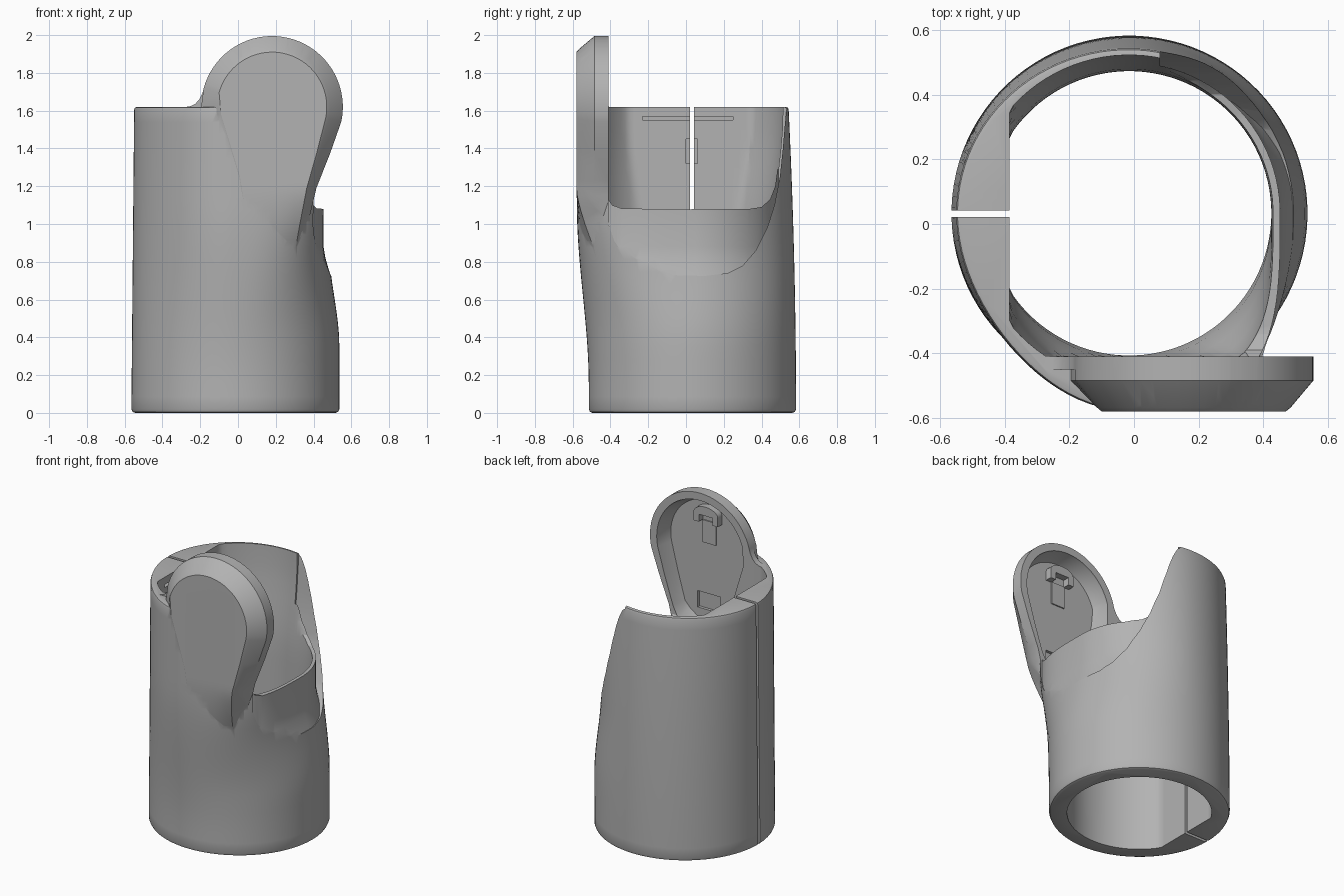
import bpy, bmesh
from math import sin, cos, pi, radians

if "Cube" in bpy.data.objects:
    bpy.data.objects.remove(bpy.data.objects["Cube"])

grey = bpy.data.materials.new("plain grey")
grey.use_nodes = True
grey.diffuse_color = (0.45, 0.45, 0.45, 1)
grey.node_tree.nodes["Principled BSDF"].inputs["Base Color"].default_value = (0.45, 0.45, 0.45, 1)

CX, CY, SEG = -0.015, 0.033, 96
ANGLES = [2 * pi * (i + 0.5) / SEG for i in range(SEG)]


def smooth(a, b, v):
    t = min(max((v - a) / (b - a), 0), 1)
    return t * t * (3 - 2 * t)


def make(name, bm):
    bmesh.ops.recalc_face_normals(bm, faces=bm.faces)
    me = bpy.data.meshes.new(name)
    bm.to_mesh(me)
    bm.free()
    me.materials.append(grey)
    ob = bpy.data.objects.new(name, me)
    bpy.context.collection.objects.link(ob)
    return ob


def loft_bm(rings):
    bm = bmesh.new()
    rows = [[bm.verts.new(p) for p in ring] for ring in rings]
    n = len(rows[0])
    for a, b in zip(rows, rows[1:]):
        for i in range(n):
            j = (i + 1) % n
            bm.faces.new((a[i], a[j], b[j], b[i]))
    bm.faces.new(rows[0])
    bm.faces.new(rows[-1])
    return bm


def loft(name, rings):
    return make(name, loft_bm(rings))


def box(name, lo, hi):
    (x0, y0, z0), (x1, y1, z1) = lo, hi
    return loft(name, [[(x0, y0, z), (x1, y0, z), (x1, y1, z), (x0, y1, z)] for z in (z0, z1)])


def boolean(target, other, op="DIFFERENCE"):
    mod = target.modifiers.new("cut", "BOOLEAN")
    mod.operation, mod.object, mod.solver = op, other, "EXACT"
    bpy.context.view_layer.objects.active = target
    bpy.ops.object.modifier_apply(modifier=mod.name)
    bpy.data.objects.remove(other)


# Horizontal ring: an ellipse per quadrant, squared off at the front right by power p
def ring(z, left, right, front, back, p, flat=0):
    pts = []
    for a in ANGLES:
        c, s = cos(a), sin(a)
        if s > 0:
            x, y = c * (right if c > 0 else left), s * back
        elif c > 0:
            x, y = right * c ** p, -front * (-s) ** p
        else:
            x, y = left * c, s * (front - flat * c * c)
        pts.append((CX + x, CY + y, z))
    return pts


# Sleeve sizes by height
def right_depth(z):
    return 0.552 - 0.057 * smooth(0.35, 0.9, z)


def front_depth(z):
    return 0.548 + 0.063 * smooth(0.15, 1.1, z)


def corner_power(z):
    return 1 - 0.3 * smooth(0.4, 1.05, z)


def sleeve_ring(z, shrink=0):
    return ring(z, 0.55 - 0.015 * z / 1.62 - shrink, right_depth(z) - shrink, front_depth(z) - shrink,
                0.55 - 0.04 * (z / 1.62) ** 2 - shrink, corner_power(z), 0.1 * smooth(0.15, 1.1, z))


levels = [0.02 + 1.585 * i / 24 for i in range(25)]
body = loft("sleeve_body", [sleeve_ring(0, 0.02), sleeve_ring(0.006, 0.006)]
            + [sleeve_ring(z) for z in levels] + [sleeve_ring(1.616, 0.004), sleeve_ring(1.62, 0.015)])


# Paddle outline in the xz plane, inset by d, ending at height zb
def outline(y, d, zb):
    r = 0.375 - d
    pts = []
    for i in range(37):
        a = radians(-12 + 177 * i / 36)
        pts.append((0.18 + r * cos(a), y, 1.62 + r * sin(a)))
    low = max(1.0, zb + 0.05)
    for x, z in ((-0.2, 1.58), (-0.1, 1.25), (0.0, zb)):
        pts.append((x + 1.3 * d, y, z))
    for x, z, k in ((0.3, zb, 0.5), (0.37, low, 0.5), (0.415, 1.19, 0.6), (0.49, 1.38, 0.85)):
        pts.append((x - k * d, y, z))
    return pts


# Paddle: chamfered front, foot melting into the sleeve surface
bm = loft_bm([outline(-0.40, 0, 0.6), outline(-0.485, 0, 0.6),
              outline(-0.568, 0.07, 0.6), outline(-0.58, 0.085, 0.6)])
cuts = [((0, 0, 0.63 + 0.04 * i), (0, 0, 1)) for i in range(16)]
cuts += [((0.02 + 0.04 * i, 0, 0), (1, 0, 0)) for i in range(10)]
for co, no in cuts:
    bmesh.ops.bisect_plane(bm, geom=bm.verts[:] + bm.edges[:] + bm.faces[:], plane_co=co, plane_no=no)
for v in bm.verts:
    x, z = v.co.x, v.co.z
    p = corner_power(z)
    across = min(abs(x - CX) / right_depth(z), 0.95)
    sunk = CY - front_depth(z) * (1 - across ** (2 / p)) ** (p / 2) + 0.58
    v.co.y += (sunk + 0.03) * (1 - smooth(0.72, 1.2, z))
boolean(body, make("paddle", bm), "UNION")

# Small fillet where the paddle rises out of the rim
fillet = [(-0.28, 1.58), (-0.28, 1.619), (-0.25, 1.624), (-0.225, 1.637), (-0.205, 1.66),
          (-0.19, 1.69), (-0.178, 1.725), (-0.12, 1.725), (-0.12, 1.58)]
boolean(body, loft("rim_fillet", [[(x, y, z) for x, z in fillet] for y in (-0.45, -0.405)]), "UNION")


# Bore with a flat boss on the left-hand wall and a flat front
def bore_ring(z):
    r = 0.44 + 0.05 * smooth(0.95, 1.6, z)
    t = smooth(0.6, 1.05, z)
    pts = ring(z, r, r, max(r, 0.44 + 0.08 * t), r, 1 - 0.4 * t)
    return [(max(x, -0.385), max(y, -0.41), z) for x, y, z in pts]


boolean(body, loft("bore", [bore_ring(z) for z in
                            (-0.1, 0.6, 0.7, 0.8, 0.9, 1.0, 1.1, 1.2, 1.3, 1.4, 1.5, 1.62, 2.2)]))


# Side opening and the scooped outer wall beneath it
def side_prism(name, x0, pts):
    return loft(name, [[(x, y, z) for y, z in pts] for x in (x0, 1)])


boolean(body, side_prism("side_opening", 0.08, [
    (-0.4102, 2.2), (-0.4102, 1.13), (-0.39, 1.1), (-0.34, 1.082), (0, 1.078), (0.33, 1.079),
    (0.4, 1.09), (0.445, 1.13), (0.472, 1.2), (0.492, 1.35), (0.505, 1.5), (0.514, 1.62), (0.52, 2.2)]))

scoop = side_prism("scoop", 0.08, [
    (-0.4105, 2.2), (-0.4105, 1.0), (-0.38, 0.91), (-0.31, 0.81), (-0.22, 0.75), (-0.1, 0.73),
    (0.1, 0.725), (0.22, 0.74), (0.3, 0.78), (0.37, 0.86), (0.43, 0.98), (0.468, 1.1),
    (0.497, 1.25), (0.513, 1.4), (0.523, 1.52), (0.53, 1.59), (0.537, 1.62), (0.54, 2.2)])
core_profile = [(0.56, 0.5), (0.515, 0.7), (0.495, 0.76), (0.478, 0.82), (0.468, 0.88), (0.464, 2.4)]
boolean(scoop, loft("core", [ring(z, r, r, r + 0.13, r, 0.62) for r, z in core_profile]))
boolean(body, scoop)

# Hollow back of the paddle with a shallow pocket low down
boolean(body, loft("recess", [outline(-0.36, 0.05, 1.06), outline(-0.42, 0.05, 1.06),
                              outline(-0.51, 0.085, 1.1)]))
boolean(body, box("pocket", (0.1, -0.53, 1.17), (0.27, -0.49, 1.28)))

# Split line, boss slot and boss notch
boolean(body, box("slot", (-0.45, -0.23, 1.55), (-0.37, 0.25, 1.57)))
boolean(body, box("notch", (-0.43, 0.0, 1.32), (-0.37, 0.06, 1.45)))
boolean(body, box("split", (-0.8, 0.022, -0.1), (-0.3, 0.042, 1.8)))

# Latch arch inside the paddle
arch = []
for i in range(13):
    a = pi * i / 12
    arch.append((0.18 + 0.09 * cos(a), 1.83 + 0.05 * sin(a)))
arch += [(0.09, 1.77), (0.13, 1.77), (0.13, 1.82), (0.23, 1.82), (0.23, 1.77), (0.27, 1.77)]
latch = loft("latch_arch", [[(x, y, z) for x, z in arch] for y in (-0.515, -0.465)])
latch_plate = box("latch_plate", (0.13, -0.515, 1.62), (0.23, -0.502, 1.77))

for ob in (body, latch, latch_plate):
    bpy.ops.object.select_all(action="DESELECT")
    ob.select_set(True)
    bpy.context.view_layer.objects.active = ob
    bpy.ops.object.shade_smooth_by_angle(angle=radians(30))
